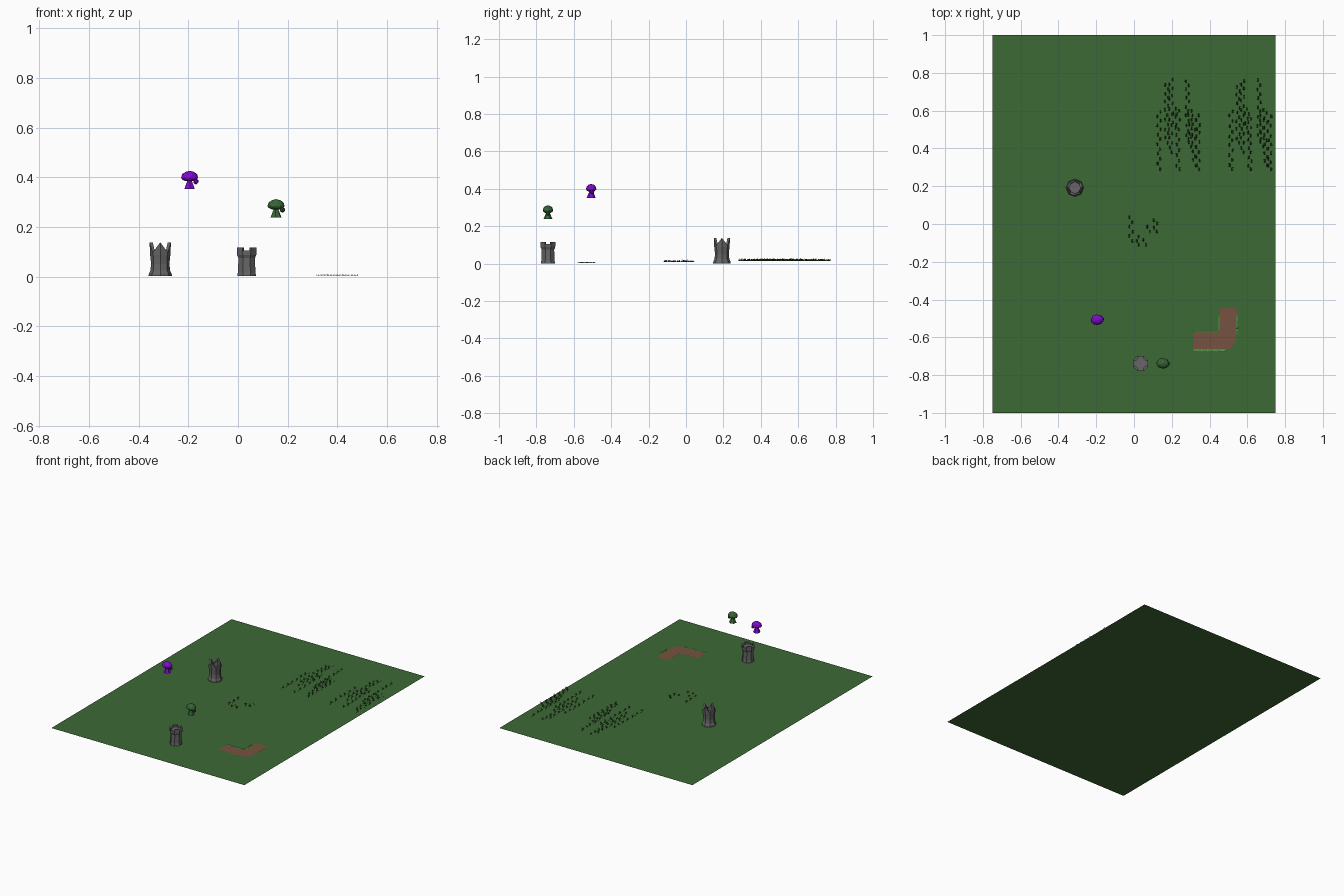
import bpy, bmesh, math, random
from mathutils import Matrix, Vector

if "Cube" in bpy.data.objects:
    bpy.data.objects.remove(bpy.data.objects["Cube"])
random.seed(4)

def material(name, rgb):
    m = bpy.data.materials.new(name)
    m.diffuse_color = (*rgb, 1)
    m.use_nodes = True
    m.node_tree.nodes["Principled BSDF"].inputs["Base Color"].default_value = m.diffuse_color
    return m

GROUND = material("meadow green", (0.047, 0.142, 0.036))
STONE = material("stone grey", (0.135, 0.13, 0.13))
PURPLE = material("purple", (0.22, 0.003, 0.62))
LEAF = material("leaf green", (0.04, 0.13, 0.04))
SOIL = material("soil brown", (0.18, 0.085, 0.05))
FRINGE = material("bright grass", (0.11, 0.36, 0.06))
TUFT = material("dark grass", (0.025, 0.075, 0.018))

def finish(name, bm, mat, loc=(0, 0, 0)):
    me = bpy.data.meshes.new(name)
    bm.to_mesh(me)
    bm.free()
    me.materials.append(mat)
    ob = bpy.data.objects.new(name, me)
    ob.location = loc
    bpy.context.collection.objects.link(ob)
    return ob

def plate(name, pts, z, mat):
    bm = bmesh.new()
    bm.faces.new([bm.verts.new((x, y, z)) for x, y in pts])
    finish(name, bm, mat)

# Tower: faceted wall profile with a crown whose height varies by column
def tower(name, loc, profile, columns, r_top, r_in, floor):
    bm = bmesh.new()
    rings = []
    for ang, top in columns:
        a = math.radians(ang)
        path = profile + [(r_top, top), (r_in, top), (r_in, floor)]
        rings.append([bm.verts.new((r * math.cos(a), r * math.sin(a), z)) for r, z in path])
    for i, a in enumerate(rings):
        b = rings[(i + 1) % len(rings)]
        for j in range(len(a) - 1):
            bm.faces.new((a[j], b[j], b[j + 1], a[j + 1]))
    bm.faces.new([r[-1] for r in rings])
    bmesh.ops.remove_doubles(bm, verts=bm.verts, dist=1e-5)
    bmesh.ops.recalc_face_normals(bm, faces=bm.faces)
    finish(name, bm, STONE, loc)

plate("meadow", [(-.75, -1), (.75, -1), (.75, 1), (-.75, 1)], 0, GROUND)

tower("spiked_tower", (-.313, .192, 0),
      [(.047, .002), (.046, .012), (.040, .024), (.037, .05), (.039, .075), (.041, .088)],
      [(45 * k, .098 if k % 2 else .138) for k in range(8)], .043, .03, .085)

cols = []
for k in range(8):
    a = 22.5 + 45 * k
    cols += [(a, .106), (a, .117)] if k % 2 == 0 else [(a, .117), (a, .106)]
tower("battlement_tower", (.035, -.738, 0),
      [(.041, .002), (.038, .02), (.036, .075), (.042, .088)], cols, .043, .03, .104)

# Floating caps: faceted dome, drooping side lobe and flared stem
def cap(name, loc, mat, spin):
    bm = bmesh.new()
    dome = bmesh.ops.create_icosphere(bm, subdivisions=2, radius=1)["verts"]
    for v in dome:
        x, y, z = v.co
        v.co = (x * .035, y * .028, .047 + z * (.027 if z > 0 else .016))
    lobe = bmesh.ops.create_icosphere(bm, subdivisions=1, radius=.012)["verts"]
    bmesh.ops.translate(bm, verts=lobe, vec=(.026, .003, .031))
    bmesh.ops.create_cone(bm, cap_ends=True, segments=6, radius1=.024, radius2=.010, depth=.034,
                          matrix=Matrix.Translation((0, 0, .017)))
    bmesh.ops.rotate(bm, verts=bm.verts, matrix=Matrix.Rotation(math.radians(spin), 3, 'Z'))
    finish(name, bm, mat, loc)

cap("purple_cap", (-.195, -.507, .352), PURPLE, 4)
cap("green_cap", (.153, -.738, .238), LEAF, -6)

# Dirt path with a rounded bend
plate("path_straight", [(.315, -.665), (.44, -.665), (.44, -.575), (.315, -.575)], .004, SOIL)
bend = [(.44, -.665)] + [(.48 + .06 * math.sin(t * math.pi / 8), -.605 - .06 * math.cos(t * math.pi / 8))
                         for t in range(5)]
plate("path_bend", bend + [(.542, -.445), (.452, -.445), (.452, -.575), (.44, -.575)], .004, SOIL)

# Small blades of grass: leaning triangles in a row along a direction
def blades(bm, p, along, lean, n, w, z0, z1):
    for i in range(n):
        c = Vector(p) + along * (i - (n - 1) / 2) * w
        tip = c + lean * random.uniform(.8, 1.2) + along * random.uniform(-.3, .3) * w
        h = z0 + (z1 - z0) * random.uniform(.7, 1)
        a, b = c - along * w * .55, c + along * w * .55
        bm.faces.new([bm.verts.new(q) for q in ((a.x, a.y, z0), (b.x, b.y, z0), (tip.x, tip.y, h))])

# Bright fringe along both path edges
X, Y = Vector((1, 0, 0)), Vector((0, 1, 0))
bm = bmesh.new()
for start, end, out in (((.315, -.575), (.45, -.575), Y), ((.315, -.665), (.49, -.665), -Y),
                        ((.452, -.57), (.452, -.48), -X), ((.542, -.58), (.542, -.48), X)):
    a, b = Vector((*start, 0)), Vector((*end, 0))
    d = (b - a).normalized()
    count = int((b - a).length / .012)
    for i in range(count):
        blades(bm, a + d * (.012 * i + .006), d, out * .010, 2, .006, .004, .010)
finish("path_fringe", bm, FRINGE)

# Dark tufts in north-south rows: (x, y start, y end)
def tuft_rows(name, rows, dx, z0, z1):
    bm = bmesh.new()
    for x, y0, y1 in rows:
        y, i = y0 + .01, 0
        while y < y1:
            side = -1 if i % 2 else 1
            p = (x + dx + side * random.uniform(.001, .006), y, 0)
            blades(bm, p, Y, X * side * .010, 3, .006, z0, z1)
            y += random.uniform(.018, .03)
            i += 1
    finish(name, bm, TUFT)

field = [(.133, .28, .60), (.172, .42, .74), (.195, .37, .77), (.233, .28, .60),
         (.283, .44, .77), (.297, .40, .62), (.318, .30, .60), (.338, .28, .58), (.213, .5, .62)]
tuft_rows("west_field_grass", field, 0, .014, .028)
tuft_rows("east_field_grass", field, .38, .014, .028)
tuft_rows("centre_grass", [(-.016, -.10, .045), (.02, -.12, -.06), (.058, -.12, -.06),
                           (.078, -.05, -.01), (.098, .01, .045), (.114, -.05, .02)], 0, .010, .022)
